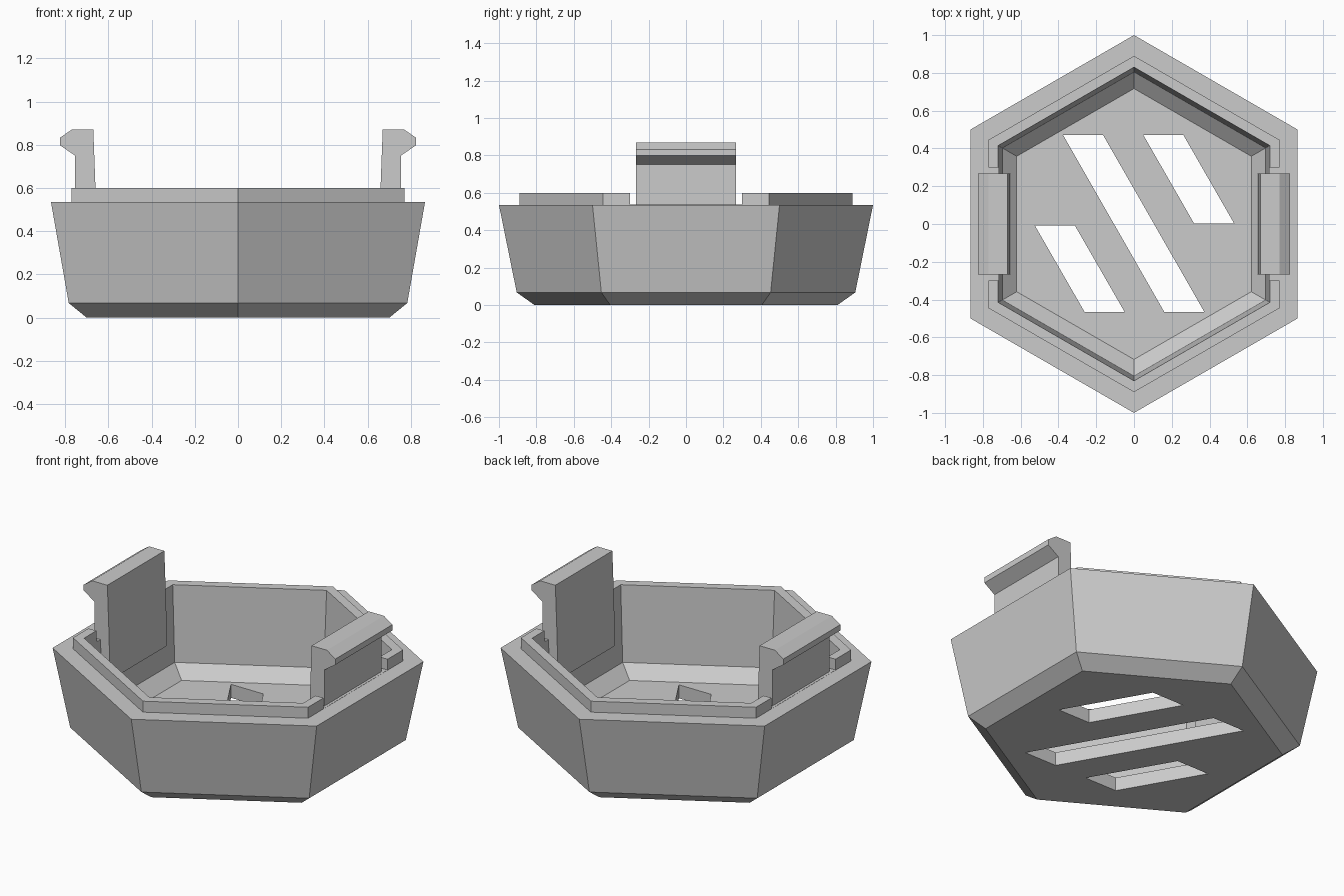
import bpy, bmesh
from math import sin, cos, radians

old = bpy.data.objects.get("Cube")
if old:
    bpy.data.objects.remove(old, do_unlink=True)

grey = bpy.data.materials.new("plain grey")
grey.use_nodes = True
colour = (0.6, 0.6, 0.6, 1)
grey.diffuse_color = colour
grey.node_tree.nodes["Principled BSDF"].inputs["Base Color"].default_value = colour


def make_object(name, bm):
    bmesh.ops.recalc_face_normals(bm, faces=bm.faces)
    mesh = bpy.data.meshes.new(name)
    bm.to_mesh(mesh)
    bm.free()
    mesh.materials.append(grey)
    obj = bpy.data.objects.new(name, mesh)
    bpy.context.scene.collection.objects.link(obj)
    return obj


def prism(name, points, offset):
    """Extrude a closed outline along an offset vector."""
    bm = bmesh.new()
    face = bm.faces.new([bm.verts.new(p) for p in points])
    ext = bmesh.ops.extrude_face_region(bm, geom=[face])
    moved = [v for v in ext["geom"] if isinstance(v, bmesh.types.BMVert)]
    bmesh.ops.translate(bm, verts=moved, vec=offset)
    return make_object(name, bm)


def hex_shell(name, profile):
    """Stack hexagonal rings through (radius, height) points, capping both ends."""
    bm = bmesh.new()
    rings = []
    for r, z in profile:
        angles = [radians(30 + 60 * k) for k in range(6)]
        rings.append([bm.verts.new((r * cos(a), r * sin(a), z)) for a in angles])
    for low, high in zip(rings, rings[1:]):
        for k in range(6):
            n = (k + 1) % 6
            bm.faces.new((low[k], low[n], high[n], high[k]))
    bm.faces.new(rings[0])
    bm.faces.new(rings[-1])
    return make_object(name, bm)


# Hexagonal cup: outer chamfer, flared wall, ledge, rim, inner wall and floor
FLOOR, LEDGE = 0.08, 0.535
cup = hex_shell("hex_cup", [(0.81, 0), (0.905, 0.067), (1.0, LEDGE), (0.89, LEDGE),
                            (0.89, 0.6), (0.83, 0.6), (0.805, 0.15), (0.717, FLOOR)])

cutters = []

# Slanted drain slots: top-left corner, bottom-left corner
slots = [((-0.375, 0.47), (0.16, -0.465)),
         ((0.05, 0.47), (0.318, 0.003)),
         ((-0.525, -0.008), (-0.262, -0.465))]
for (x0, y0), (x1, y1) in slots:
    w = 0.212
    outline = [(x0, y0, -0.1), (x0 + w, y0, -0.1), (x1 + w, y1, -0.1), (x1, y1, -0.1)]
    cutters.append(prism("slot_cutter", outline, (0, 0, 0.3)))

# Rim notches around the clips
for s in (-1, 1):
    outline = [(s * x, y, LEDGE + 0.001)
               for x, y in ((0.6, -0.3), (0.95, -0.3), (0.95, 0.3), (0.6, 0.3))]
    cutters.append(prism("notch_cutter", outline, (0, 0, 0.3)))

for cutter in cutters:
    cutter.hide_render = True
    mod = cup.modifiers.new("cut", "BOOLEAN")
    mod.operation = "DIFFERENCE"
    mod.solver = "EXACT"
    mod.object = cutter

# Bake the cuts and remove the cutters
graph = bpy.context.evaluated_depsgraph_get()
baked = bpy.data.meshes.new_from_object(cup.evaluated_get(graph))
cup.modifiers.clear()
cup.data = baked
for cutter in cutters:
    bpy.data.objects.remove(cutter, do_unlink=True)

# Hooked snap clips on the two flat sides
hook = [(0.67, 0.87), (0.77, 0.87), (0.825, 0.832), (0.825, 0.798), (0.755, 0.75),
        (0.755, 0.4), (0.72, 0.27), (0.655, 0.31), (0.658, 0.55)]
for side, s in (("left", 1), ("right", -1)):
    prism(side + "_clip", [(s * x, -0.267, z) for x, z in hook], (0, 0.534, 0))
